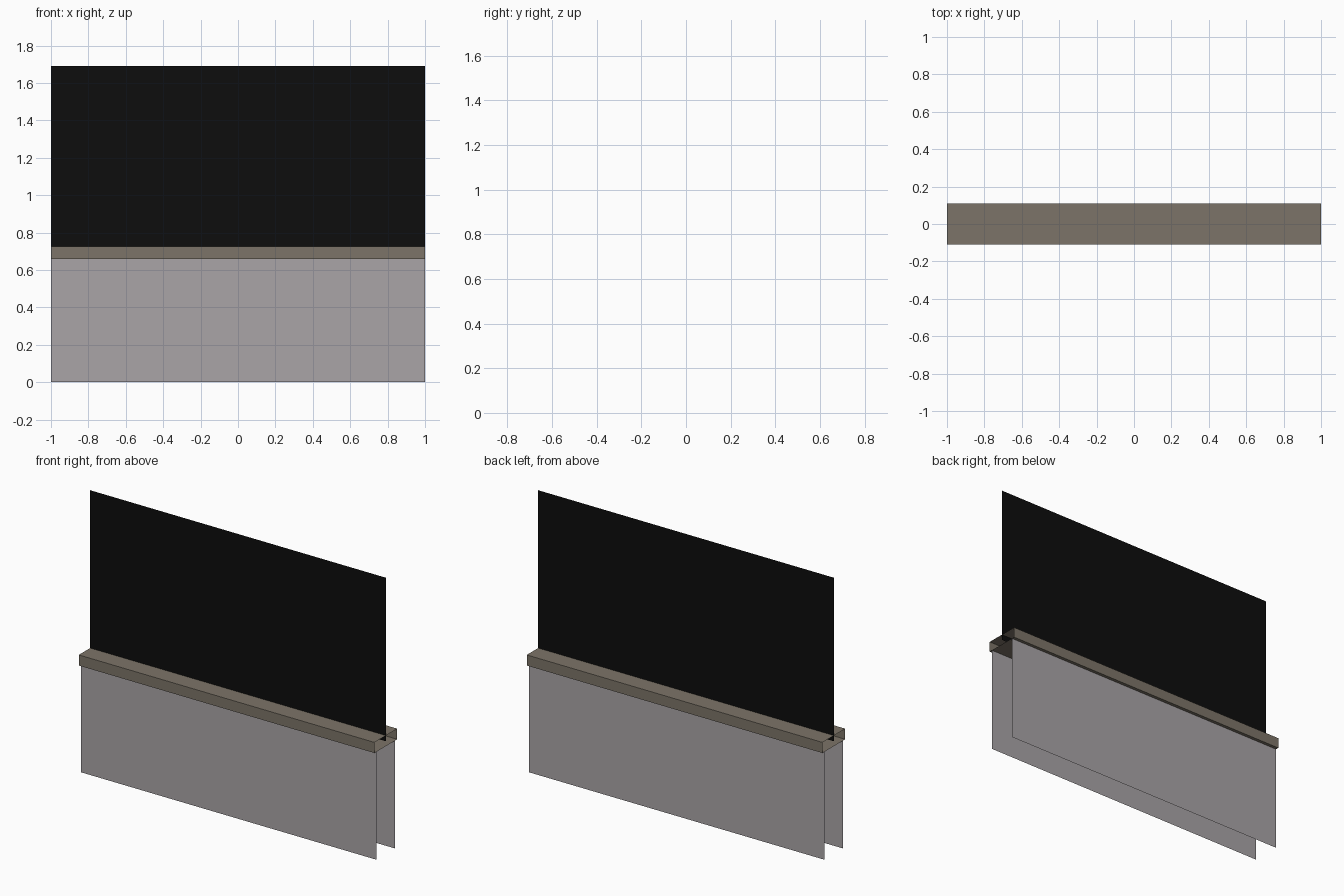
import bpy

if "Cube" in bpy.data.objects:
    bpy.data.objects.remove(bpy.data.objects["Cube"])


def material(name, rgb):
    m = bpy.data.materials.new(name)
    m.diffuse_color = (*rgb, 1.0)
    m.use_nodes = True
    m.node_tree.nodes["Principled BSDF"].inputs["Base Color"].default_value = m.diffuse_color
    return m


STONE = material("grey wall", (0.40, 0.375, 0.39))
CAP = material("brown coping", (0.203, 0.175, 0.138))
BLACK = material("black panel", (0.004, 0.004, 0.004))


def extrude_profile(name, profile, mat, closed=False):
    """Sweep a (y, z) profile along x from -1 to 1, leaving the ends open."""
    n = len(profile)
    verts = [(x, y, z) for x in (-1, 1) for y, z in profile]
    faces = []
    for i in range(n if closed else n - 1):
        j = (i + 1) % n
        faces.append((i, n + i, n + j, j))
    mesh = bpy.data.meshes.new(name)
    mesh.from_pydata(verts, [], faces)
    mesh.materials.append(mat)
    obj = bpy.data.objects.new(name, mesh)
    bpy.context.collection.objects.link(obj)
    return obj


# Two thin wall faces, each facing outward
extrude_profile("front_wall", [(-0.09, 0), (-0.09, 0.66)], STONE)
extrude_profile("back_wall", [(0.09, 0.66), (0.09, 0)], STONE)

# Open-ended coping on top of the wall
extrude_profile("coping", [(-0.11, 0.66), (-0.11, 0.725),
                           (0.11, 0.725), (0.11, 0.66)], CAP, closed=True)

# Upright fence panel, sunk a little into the coping
extrude_profile("fence_panel", [(0, 0.69), (0, 1.69)], BLACK)
